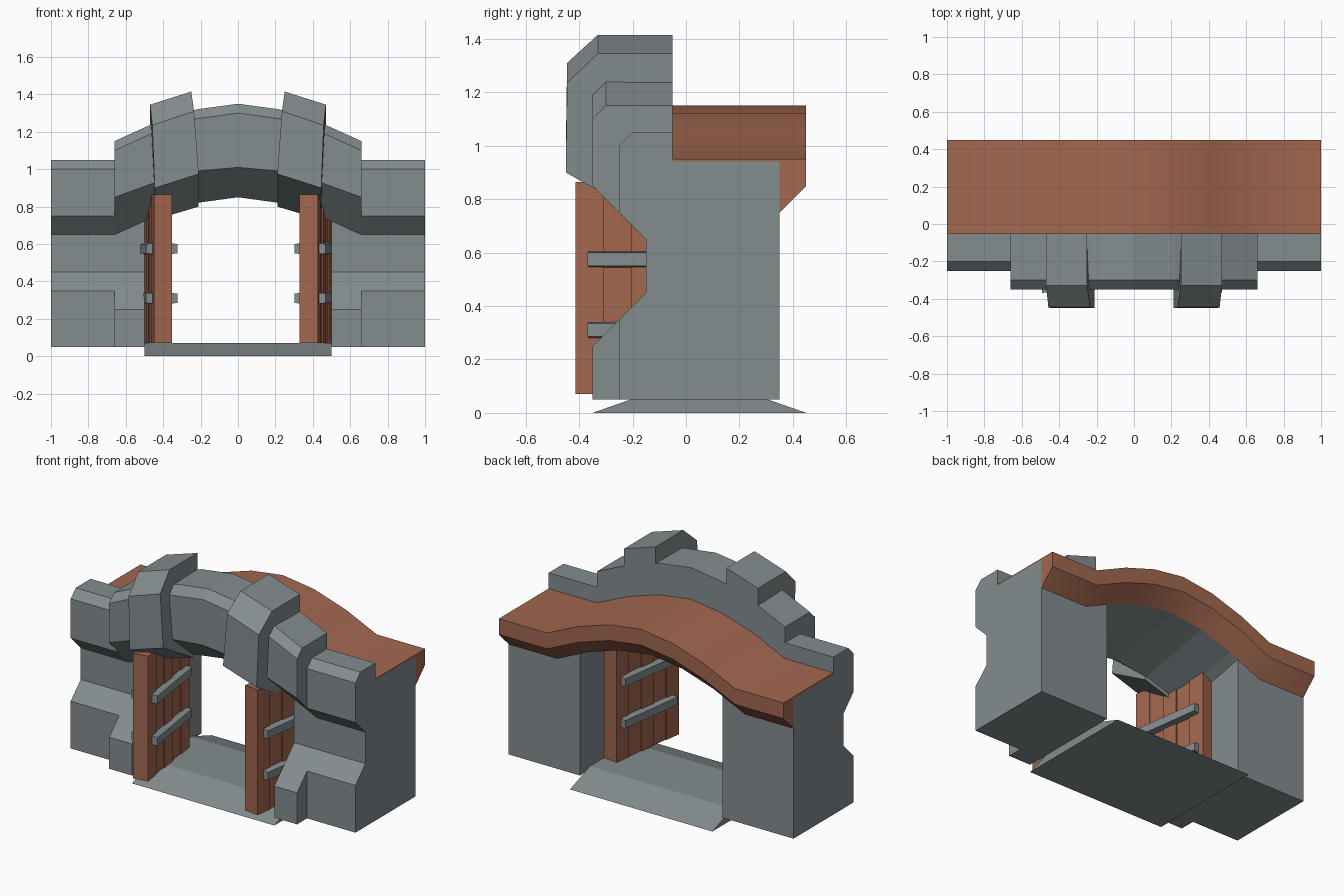
import bpy, bmesh, math
from mathutils import Matrix, Vector

if "Cube" in bpy.data.objects:
    bpy.data.objects.remove(bpy.data.objects["Cube"])


def material(name, rgb):
    m = bpy.data.materials.new(name)
    m.diffuse_color = (*rgb, 1)
    m.use_nodes = True
    m.node_tree.nodes["Principled BSDF"].inputs["Base Color"].default_value = m.diffuse_color
    return m


STONE = material("grey stone", (0.23, 0.265, 0.275))
WOOD = material("brown wood", (0.36, 0.135, 0.078))


def finish(name, bm, mat):
    bmesh.ops.recalc_face_normals(bm, faces=bm.faces[:])
    me = bpy.data.meshes.new(name)
    bm.to_mesh(me)
    bm.free()
    me.materials.append(mat)
    ob = bpy.data.objects.new(name, me)
    bpy.context.collection.objects.link(ob)
    return ob


def loft(name, rings, mat):
    """Closed solid through rings of equal point count."""
    bm = bmesh.new()
    vs = [[bm.verts.new(p) for p in r] for r in rings]
    n = len(vs[0])
    for a, b in zip(vs, vs[1:]):
        for i in range(n):
            j = (i + 1) % n
            bm.faces.new((a[i], a[j], b[j], b[i]))
    bm.faces.new(vs[0])
    bm.faces.new(vs[-1])
    return finish(name, bm, mat)


def section(x, yz):
    return [(x, y, z) for y, z in yz]


# Arch curve: x, top height, height of the front face
CURVE = [(0, 1.35, 0.34), (0.22, 1.32, 0.33), (0.44, 1.25, 0.32), (0.66, 1.15, 0.30)]
FULL = [(-x, t, d) for x, t, d in CURVE[:0:-1]] + CURVE

# Stone arch with the ceiling over the passage
loft("stone_arch", [section(x, [
    (-0.05, t - 0.21), (-0.05, t), (-0.30, t), (-0.35, t - 0.05), (-0.35, t - d),
    (-0.15, t - 0.5), (0.35, t - 0.4), (0.35, t - 0.21)]) for x, t, d in FULL], STONE)

# Curved wooden roof with a sloped eave at the back
roof_line = [(-1, 0.95)] + [(x, t - 0.2) for x, t, d in FULL] + [(1, 0.95)]
roof = loft("roof", [section(x, [
    (-0.05, z), (0.45, z), (0.45, z - 0.1), (0.35, z - 0.2), (0.35, z - 0.01),
    (-0.05, z - 0.01)]) for x, z in roof_line], WOOD)
bpy.context.view_layer.objects.active = roof
roof.select_set(True)
bpy.ops.object.shade_smooth_by_angle(angle=math.radians(30))
roof.select_set(False)

# Threshold with ramps
loft("threshold", [section(x, [(-0.35, 0), (-0.15, 0.07), (0.25, 0.07), (0.45, 0)])
                   for x in (-0.5, 0.5)], STONE)

OUTER = [(0.35, 0.94), (0.35, 0.05), (-0.25, 0.05), (-0.25, 0.35), (-0.15, 0.45),
         (-0.15, 0.65), (-0.25, 0.75), (-0.25, 1.0), (-0.2, 1.05), (-0.05, 1.05), (-0.05, 0.94)]


def inner(z):
    return [(0.35, z + 0.1), (0.35, 0.05), (-0.35, 0.05), (-0.35, 0.25), (-0.15, 0.45), (-0.15, z)]


def box(bm, x0, x1, y0, y1, z0, z1):
    m = Matrix.Translation(((x0 + x1) / 2, (y0 + y1) / 2, (z0 + z1) / 2)) @ \
        Matrix.Diagonal((x1 - x0, y1 - y0, z1 - z0, 1))
    return bmesh.ops.create_cube(bm, size=1, matrix=m)["verts"]


for s, side in ((-1, "left"), (1, "right")):
    # Side wall and door pillar
    loft(side + "_wall", [section(s * x, OUTER) for x in (0.66, 1)], STONE)
    loft(side + "_pillar", [section(s * 0.5, inner(0.723)), section(s * 0.66, inner(0.65))], STONE)

    # Raised block on the arch
    rings = []
    for xs, zs in (((0.25, 0.235, 0.21, 0.21), (1.415, 1.31, 0.975, 0.80)),
                   ((0.47, 0.458, 0.445, 0.445), (1.345, 1.235, 0.90, 0.73))):
        ys = (-0.33, -0.445, -0.45, -0.15)
        ring = [(s * xs[0], -0.05, zs[0])]
        ring += [(s * x, y, z) for x, y, z in zip(xs, ys, zs)]
        ring.append((s * xs[0], -0.05, zs[0] - 0.15))
        rings.append(ring)
    loft(side + "_arch_block", rings, STONE)

    # Open door: local x is outward thickness, local y runs back to the hinge
    front = 0.33 if s > 0 else 0.352
    place = Matrix.Translation((s * front, -0.4, 0)) @ Matrix.Rotation(-s * math.radians(8), 4, "Z")
    bm = bmesh.new()
    for i in range(5):
        d = 0.006 * (i % 2)
        box(bm, s * d, s * (0.098 - d), i * 0.105, (i + 1) * 0.105, 0.07, 0.865)
    bm.transform(place)
    finish(side + "_door", bm, WOOD)

    # Stone-grey cross bars with bevelled outer faces
    bm = bmesh.new()
    for z in (0.275, 0.54):
        for v in box(bm, -s * 0.035, s * 0.05, 0.05, 0.49, z, z + 0.07):
            if v.co.x * s < 0:
                v.co.z += 0.01 if v.co.z < z + 0.03 else -0.01
        for v in box(bm, s * 0.05, s * 0.133, 0.05, 0.49, z, z + 0.07):
            if v.co.x * s > 0.1:
                v.co.z += 0.01 if v.co.z < z + 0.03 else -0.01
    bm.transform(place)
    finish(side + "_door_bars", bm, STONE)
